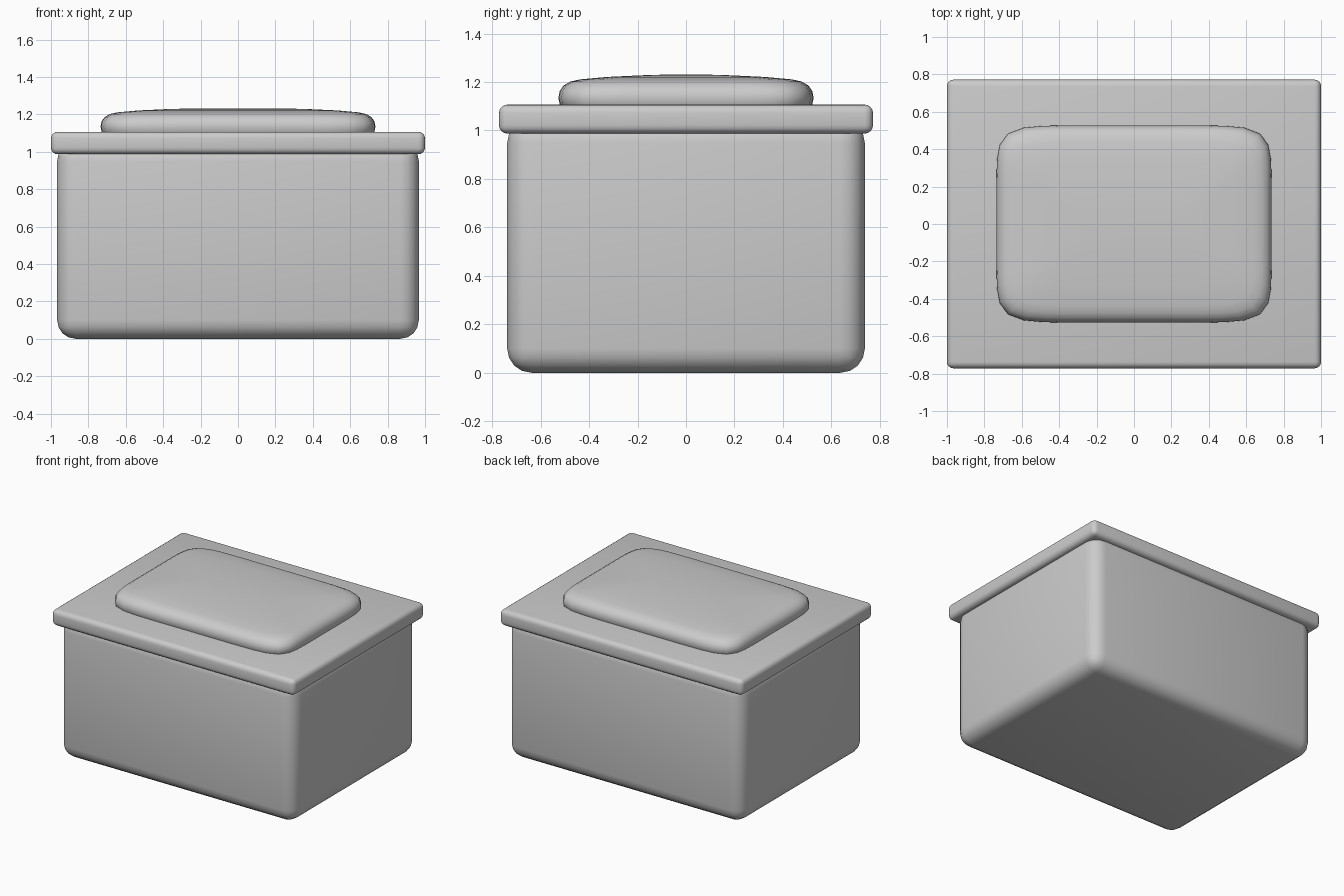
import bpy, bmesh, math

if "Cube" in bpy.data.objects:
    bpy.data.objects.remove(bpy.data.objects["Cube"])


def finish(obj, angle):
    bpy.ops.object.select_all(action='DESELECT')
    obj.select_set(True)
    bpy.context.view_layer.objects.active = obj
    bpy.ops.object.shade_smooth_by_angle(angle=math.radians(angle))


def rounded_box(name, half_x, half_y, z0, z1, radius, segments):
    bpy.ops.mesh.primitive_cube_add(size=1, location=(0, 0, (z0 + z1) / 2))
    obj = bpy.context.object
    obj.name = name
    obj.scale = (2 * half_x, 2 * half_y, z1 - z0)
    bpy.ops.object.transform_apply(location=False, rotation=False, scale=True)
    bevel = obj.modifiers.new("rounding", 'BEVEL')
    bevel.width = radius
    bevel.segments = segments
    bpy.ops.object.modifier_apply(modifier=bevel.name)
    finish(obj, 50)
    return obj


# Deep box body and overhanging lid slab
rounded_box("box_body", 0.967, 0.738, 0.0, 1.05, 0.10, 4)
rounded_box("lid_slab", 1.0, 0.772, 0.987, 1.107, 0.035, 4)


# Domed pad on the lid: stacked squarish rings, (inset, height)
def ring(bm, a, b, z, count=64, power=8):
    verts = []
    for i in range(count):
        t = 2 * math.pi * i / count
        dx, dy = a * math.cos(t), b * math.sin(t)
        r = (abs(math.cos(t)) ** power + abs(math.sin(t)) ** power) ** (-1 / power)
        verts.append(bm.verts.new((dx * r, dy * r, z)))
    return verts


profile = [(0.03, 1.06), (0.006, 1.107), (0, 1.135), (0.006, 1.163), (0.022, 1.186),
           (0.05, 1.202), (0.09, 1.211), (0.2, 1.221), (0.35, 1.228), (0.45, 1.231)]
bm = bmesh.new()
rings = [ring(bm, 0.735 - d, 0.527 - d, z) for d, z in profile]
for low, high in zip(rings, rings[1:]):
    for i in range(len(low)):
        j = (i + 1) % len(low)
        bm.faces.new((low[i], low[j], high[j], high[i]))
bm.faces.new(rings[-1])
bm.faces.new(rings[0][::-1])
mesh = bpy.data.meshes.new("lid_pad")
bm.to_mesh(mesh)
bm.free()
pad = bpy.data.objects.new("lid_pad", mesh)
bpy.context.collection.objects.link(pad)
finish(pad, 50)
